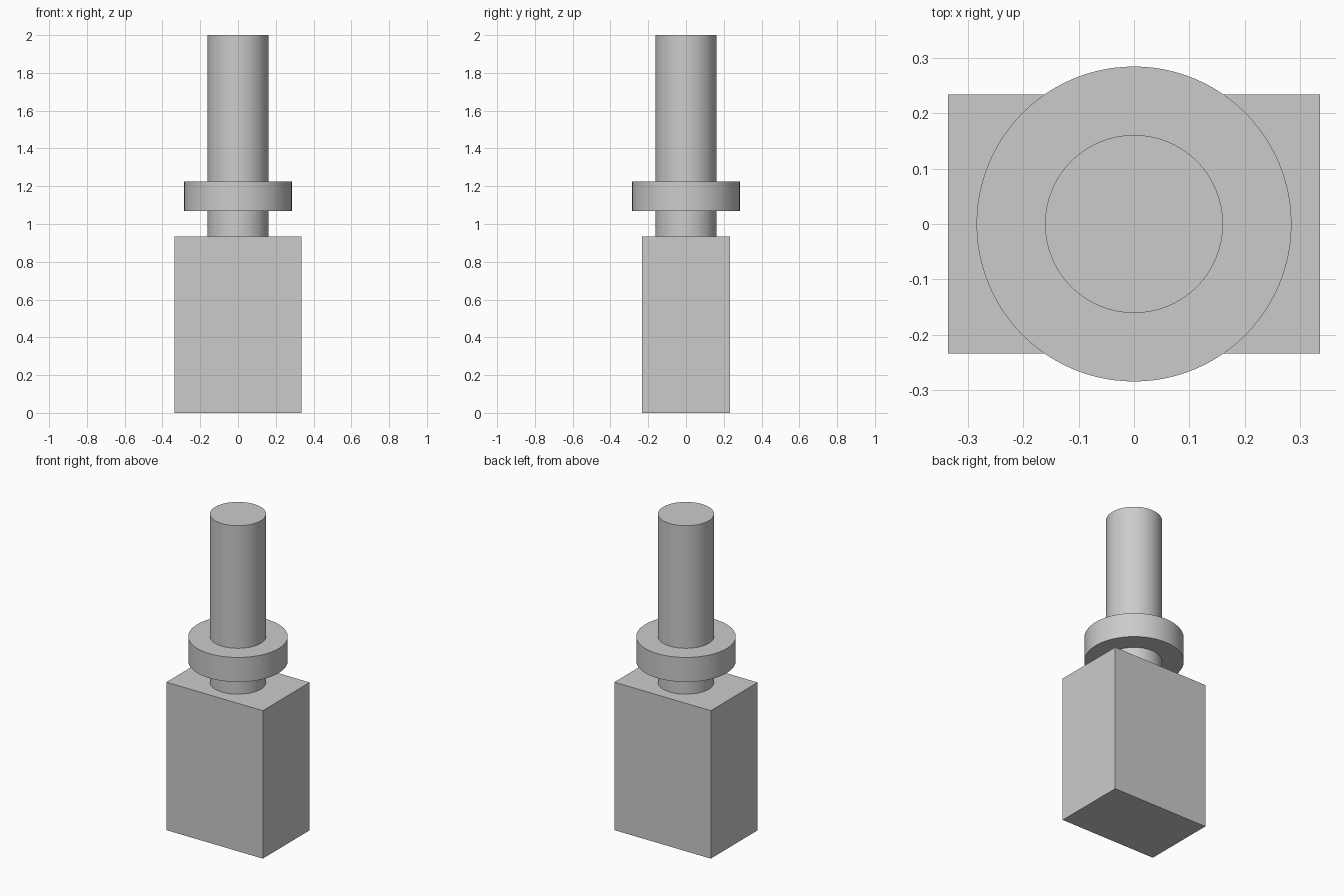
import bpy

default = bpy.data.objects.get("Cube")
if default:
    bpy.data.objects.remove(default, do_unlink=True)

GREY = (0.6, 0.6, 0.6, 1)
grey = bpy.data.materials.new("plain grey")
grey.use_nodes = True
grey.diffuse_color = GREY
grey.node_tree.nodes["Principled BSDF"].inputs["Base Color"].default_value = GREY


def finish(name):
    obj = bpy.context.object
    obj.name = obj.data.name = name
    obj.data.materials.append(grey)
    return obj


def cylinder(name, radius, bottom, top):
    bpy.ops.mesh.primitive_cylinder_add(
        vertices=96, radius=radius, depth=top - bottom,
        location=(0, 0, (bottom + top) / 2))
    finish(name)
    bpy.ops.object.shade_smooth_by_angle()


# Rectangular base block
BLOCK_TOP = 0.935
bpy.ops.mesh.primitive_cube_add(size=1, location=(0, 0, BLOCK_TOP / 2))
block = finish("base_block")
block.scale = (0.674, 0.468, BLOCK_TOP)
bpy.ops.object.transform_apply(location=False, rotation=False, scale=True)

# Round shaft standing on the block, with a wider collar around it
cylinder("shaft", 0.161, BLOCK_TOP, 2.0)
cylinder("collar", 0.285, 1.07, 1.225)
